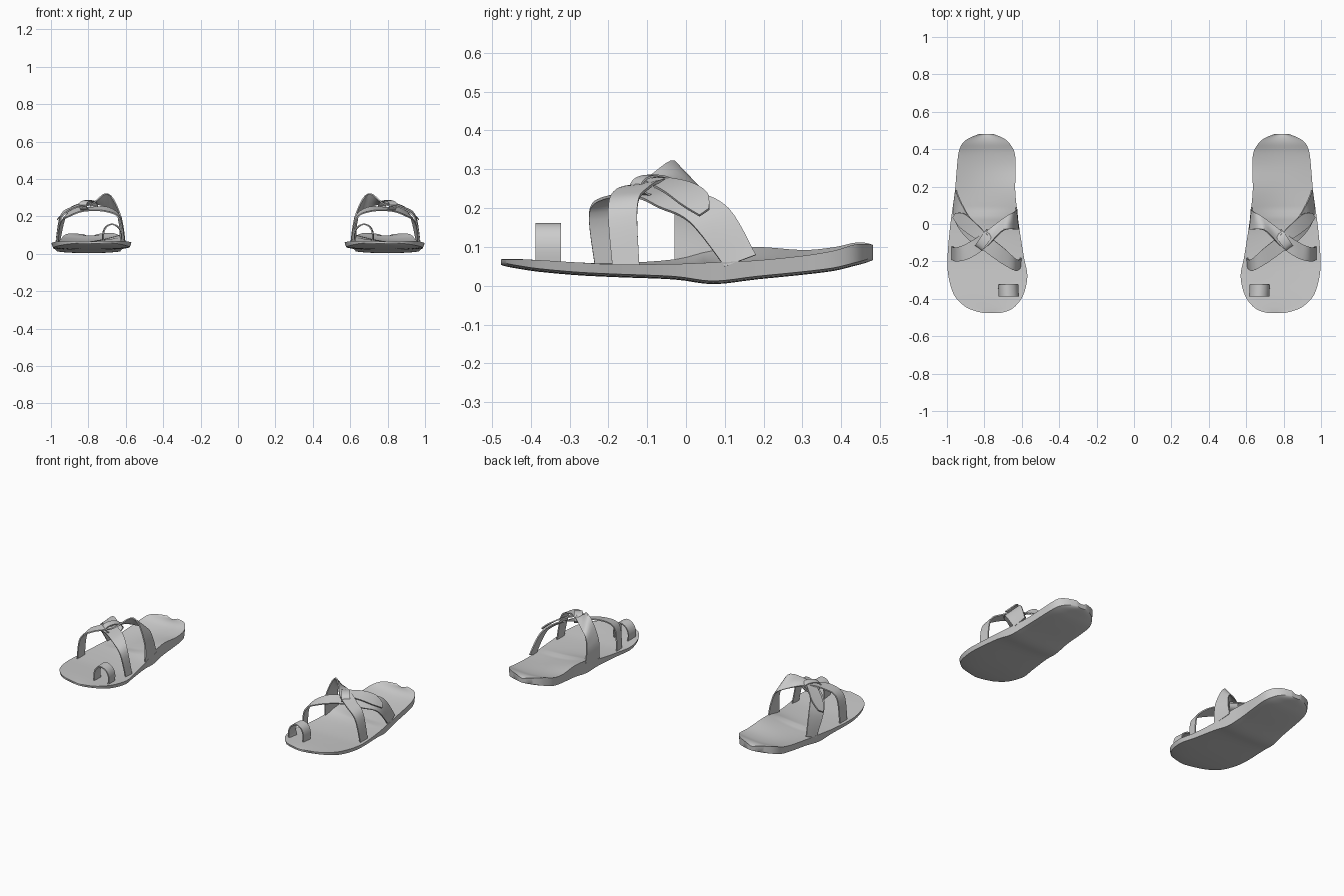
import bpy, bmesh, math
from mathutils import Vector


def spline(rows, n):
    """Catmull-Rom interpolation through rows of numbers."""
    out = []
    ext = [rows[0]] + rows + [rows[-1]]
    for i in range(1, len(ext) - 2):
        for k in range(n):
            t = k / n
            out.append([0.5 * (2 * b + (c - a) * t + (2 * a - 5 * b + 4 * c - d) * t * t
                               + (3 * b - a - 3 * c + d) * t ** 3)
                        for a, b, c, d in zip(*ext[i - 1:i + 3])])
    out.append(list(rows[-1]))
    return out


def finish(name, bm):
    """Turn bmesh into a smooth object mirrored to the other foot."""
    bmesh.ops.recalc_face_normals(bm, faces=bm.faces)
    me = bpy.data.meshes.new(name)
    bm.to_mesh(me)
    bm.free()
    ob = bpy.data.objects.new(name, me)
    bpy.context.collection.objects.link(ob)
    bpy.ops.object.select_all(action='DESELECT')
    ob.select_set(True)
    bpy.context.view_layer.objects.active = ob
    bpy.ops.object.shade_smooth_by_angle(angle=math.radians(40))
    mod = ob.modifiers.new("other_foot", 'MIRROR')
    mod.use_mirror_merge = False
    return ob


def strap(name, stations, n=6, thick=0.007):
    """Ribbon through stations of (front edge xyz, back edge xyz)."""
    bm = bmesh.new()
    rows = []
    for r in spline(stations, n):
        p, q = Vector(r[:3]), Vector(r[3:])
        rows.append([bm.verts.new(p.lerp(q, k / 3)) for k in range(4)])
    for a, b in zip(rows, rows[1:]):
        for k in range(3):
            bm.faces.new((a[k], a[k + 1], b[k + 1], b[k]))
    bmesh.ops.remove_doubles(bm, verts=bm.verts, dist=1e-5)
    bmesh.ops.solidify(bm, geom=bm.faces[:], thickness=thick)
    return finish(name, bm)


# Sole: y, inner x, outer x, inner top z, outer top z, bottom z
sole = [
    (-0.477, 0.72, 0.80, 0.068, 0.068, 0.054),
    (-0.465, 0.675, 0.85, 0.069, 0.068, 0.050),
    (-0.44, 0.635, 0.905, 0.069, 0.068, 0.045),
    (-0.38, 0.592, 0.962, 0.066, 0.066, 0.036),
    (-0.28, 0.570, 0.992, 0.060, 0.060, 0.027),
    (-0.18, 0.588, 0.997, 0.058, 0.055, 0.022),
    (-0.03, 0.612, 0.985, 0.068, 0.056, 0.016),
    (0.07, 0.625, 0.972, 0.092, 0.060, 0.004),
    (0.18, 0.635, 0.957, 0.100, 0.065, 0.016),
    (0.30, 0.633, 0.947, 0.092, 0.077, 0.028),
    (0.38, 0.638, 0.938, 0.099, 0.090, 0.038),
    (0.43, 0.665, 0.918, 0.110, 0.105, 0.050),
    (0.46, 0.700, 0.880, 0.111, 0.108, 0.058),
    (0.482, 0.755, 0.825, 0.105, 0.105, 0.066),
]
bm = bmesh.new()
rings = []
N = 14
for y, xi, xo, zi, zo, zb in spline(sole, 4):
    top, bot = [], []
    for k in range(N + 1):
        u = k / N
        dish = 0.012 * math.sin(math.pi * u) * (1 if y > 0.05 else 0.3)
        z = zo + (zi - zo) * (1 - u) ** 1.5 - dish
        top.append(bm.verts.new((xi + (xo - xi) * u, y, z)))
        w = 0.02 + 0.96 * u
        bot.append(bm.verts.new((xi + (xo - xi) * w, y,
                                 zb + 0.008 * abs(2 * u - 1) ** 3)))
    rings.append(top + bot[::-1])
for a, b in zip(rings, rings[1:]):
    for k in range(len(a)):
        j = (k + 1) % len(a)
        bm.faces.new((a[k], a[j], b[j], b[k]))
for r in (rings[0], rings[-1]):
    bm.faces.new(r)
finish("sole", bm)

# Strap from outer arch, over the instep, to the inner forefoot
strap("outer_cross_strap", [
    (0.968, 0.10, 0.05, 0.955, 0.18, 0.08),
    (0.955, 0.01, 0.165, 0.925, 0.11, 0.20),
    (0.90, -0.07, 0.205, 0.87, 0.02, 0.245),
    (0.82, -0.13, 0.232, 0.79, -0.055, 0.25),
    (0.71, -0.21, 0.23, 0.695, -0.13, 0.25),
    (0.632, -0.25, 0.19, 0.625, -0.19, 0.195),
    (0.605, -0.235, 0.05, 0.60, -0.18, 0.05),
])

# Strap from inner arch, peaking high, to the outer forefoot
strap("inner_cross_strap", [
    (0.622, -0.03, 0.06, 0.632, 0.09, 0.08),
    (0.628, -0.03, 0.19, 0.638, 0.07, 0.165),
    (0.695, -0.035, 0.318, 0.67, 0.045, 0.235),
    (0.78, -0.115, 0.262, 0.80, -0.045, 0.268),
    (0.87, -0.18, 0.242, 0.885, -0.10, 0.245),
    (0.942, -0.20, 0.19, 0.945, -0.125, 0.20),
    (0.97, -0.19, 0.05, 0.97, -0.12, 0.05),
])

# Loose strap end lying over the outer strap
strap("strap_tail", [
    (0.80, -0.11, 0.268, 0.78, -0.06, 0.275),
    (0.88, -0.055, 0.238, 0.85, 0.01, 0.262),
    (0.935, -0.01, 0.205, 0.905, 0.055, 0.235),
    (0.965, 0.035, 0.178, 0.95, 0.06, 0.195),
])

# Small band wrapped round the crossing
band = []
for i in range(9):
    a = math.tau * i / 8
    cx = 0.80 - 0.57 * 0.05 * math.cos(a)
    cy = -0.085 + 0.82 * 0.05 * math.cos(a)
    z = 0.257 + 0.024 * math.sin(a)
    band.append((cx - 0.02, cy - 0.014, z, cx + 0.02, cy + 0.014, z))
strap("crossing_band", band, n=3, thick=0.005)

# Toe loop
toe = []
for x, z in [(0.628, 0.05), (0.622, 0.10), (0.638, 0.138), (0.672, 0.154),
             (0.703, 0.138), (0.716, 0.10), (0.712, 0.05)]:
    toe.append((x, -0.388, z, x + 0.004, -0.322, z))
strap("toe_loop", toe, n=4)
